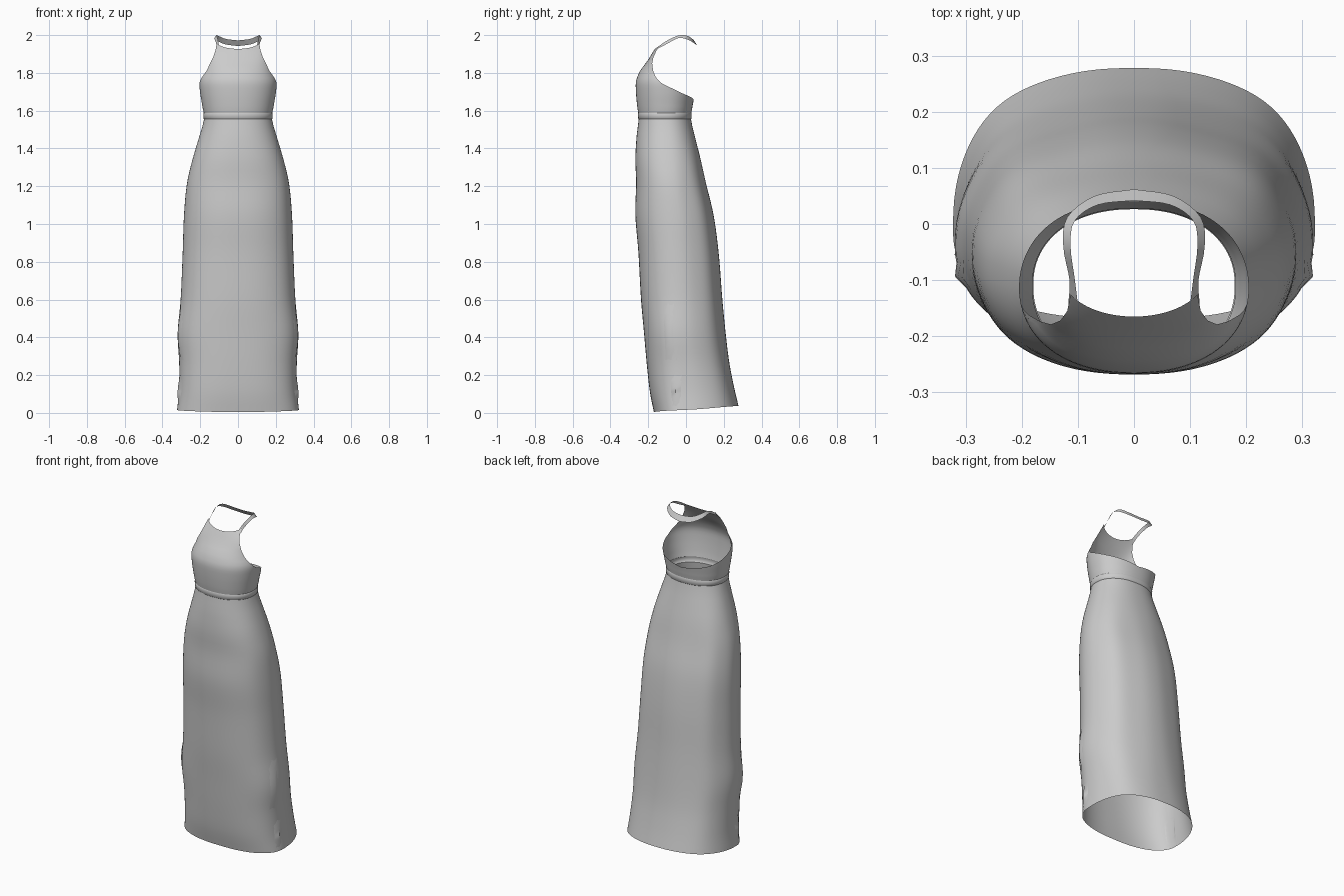
import bpy, bmesh, math
from mathutils import Vector

if "Cube" in bpy.data.objects:
    bpy.data.objects.remove(bpy.data.objects["Cube"])

N = 96            # columns around the body
BIB = 17          # columns each side of centre front that continue into the halter bib

# height, half width, front y, back y, y of widest point, roundness exponent
PROFILE = [
    (0.00, 0.322, -0.170, 0.277, -0.01, 2.5),
    (0.10, 0.312, -0.190, 0.255, -0.01, 2.5),
    (0.25, 0.310, -0.207, 0.228, -0.02, 2.4),
    (0.42, 0.318, -0.222, 0.208, -0.04, 2.3),
    (0.60, 0.302, -0.238, 0.190, -0.04, 2.3),
    (0.85, 0.291, -0.252, 0.170, -0.05, 2.3),
    (1.05, 0.284, -0.268, 0.143, -0.06, 2.3),
    (1.22, 0.268, -0.264, 0.103, -0.08, 2.3),
    (1.35, 0.238, -0.268, 0.075, -0.09, 2.3),
    (1.48, 0.200, -0.260, 0.043, -0.10, 2.2),
    (1.56, 0.179, -0.250, 0.026, -0.11, 2.2),
    (1.62, 0.188, -0.258, 0.034, -0.11, 2.2),
    (1.70, 0.201, -0.265, 0.048, -0.11, 2.2),
    (1.76, 0.204, -0.264, 0.050, -0.11, 2.2),
    (1.81, 0.184, -0.244, 0.050, -0.11, 2.2),
]
# angle from centre front, height of the armhole and back edge
TOP_EDGE = [(64, 1.81), (75, 1.77), (90, 1.735), (125, 1.69), (180, 1.655)]
# bib rows: centre y, centre z, edge x, edge y, edge z
BIB_ROWS = [
    (-0.222, 1.84, 0.148, -0.179, 1.85),
    (-0.200, 1.87, 0.131, -0.172, 1.885),
    (-0.182, 1.90, 0.119, -0.155, 1.92),
    (-0.165, 1.927, 0.113, -0.125, 1.955),
]


def sample(table, t):
    """Smooth interpolation of table rows by their first value."""
    t = min(max(t, table[0][0]), table[-1][0])
    k = next(i for i in range(len(table) - 1) if t <= table[i + 1][0])
    a, b = table[k], table[k + 1]
    p, q = table[max(k - 1, 0)], table[min(k + 2, len(table) - 1)]
    h = b[0] - a[0]
    s = (t - a[0]) / h
    out = []
    for j in range(1, len(a)):
        m0 = (b[j] - p[j]) / (b[0] - p[0]) * h
        m1 = (q[j] - a[j]) / (q[0] - a[0]) * h
        out.append((2*s**3 - 3*s*s + 1) * a[j] + (s**3 - 2*s*s + s) * m0
                   + (3*s*s - 2*s**3) * b[j] + (s**3 - s*s) * m1)
    return out


def body_point(phi, z, swell=0.0):
    """Point on the gown; phi = 0 at centre front."""
    hw, yf, yb, ym, n = sample(PROFILE, z)
    s, c = math.sin(phi), math.cos(phi)
    x = math.copysign(abs(s) ** (2 / n), s) * hw
    d = (ym - yf) if c > 0 else (yb - ym)
    y = ym - math.copysign(abs(c) ** (2 / n), c) * d
    # soft drape folds on the skirt, strongest toward the back and sides
    fade = max(0.0, min(1.0, (1.45 - z) / 0.3)) * min(1.0, 0.3 + z)
    fold = 1 + 0.012 * fade * math.cos(8 * phi) * (1 - c) / 2 + swell
    return Vector((x * fold, ym + (y - ym) * fold, z))


def finish(name, bm, mat):
    bmesh.ops.remove_doubles(bm, verts=bm.verts, dist=1e-5)
    bmesh.ops.recalc_face_normals(bm, faces=bm.faces)
    mesh = bpy.data.meshes.new(name)
    bm.to_mesh(mesh)
    bm.free()
    mesh.materials.append(mat)
    ob = bpy.data.objects.new(name, mesh)
    bpy.context.collection.objects.link(ob)
    for o in bpy.context.selected_objects:
        o.select_set(False)
    bpy.context.view_layer.objects.active = ob
    ob.select_set(True)
    bpy.ops.object.shade_smooth_by_angle(angle=math.radians(50))
    return ob


def loft(bm, rows, closed):
    """Skin rows of points with quads, normals outward."""
    grid = [[bm.verts.new(p) for p in r] for r in rows]
    for a, b in zip(grid, grid[1:]):
        count = len(a) if closed else len(a) - 1
        for i in range(count):
            j = (i + 1) % len(a)
            bm.faces.new((a[i], a[j], b[j], b[i]))


cloth = bpy.data.materials.new("grey cloth")
cloth.diffuse_color = (0.6, 0.6, 0.6, 1)
cloth.use_nodes = True
cloth.node_tree.nodes["Principled BSDF"].inputs["Base Color"].default_value = cloth.diffuse_color

angles = [2 * math.pi * i / N for i in range(N)]

# skirt: hem dips at the front and lifts slightly at the back
bm = bmesh.new()
rows = []
for k in range(41):
    z = 1.555 * k / 40
    lift = max(0.0, 1 - z / 0.4)
    row = []
    for a in angles:
        p = body_point(a, z)
        p.z += lift * (0.005 + 0.016 * (1 - math.cos(a)) - 0.005 * math.sin(a) ** 8)
        row.append(p)
    rows.append(row)
loft(bm, rows, True)
finish("skirt", bm, cloth)

# waistband: a slightly raised strip
bm = bmesh.new()
loft(bm, [[body_point(a, z, s) for a in angles]
          for z, s in ((1.555, 0), (1.558, 0.02), (1.583, 0.02), (1.588, 0))], True)
finish("waistband", bm, cloth)

# bodice: tube whose upper edge follows the armholes and low back
bm = bmesh.new()
rows = []
for k in range(13):
    row = []
    for a in angles:
        deg = math.degrees(min(a, 2 * math.pi - a))
        top = sample(TOP_EDGE, deg)[0]
        row.append(body_point(a, 1.588 + (top - 1.588) * k / 12))
    rows.append(row)
loft(bm, rows, True)

# bib: front of the bodice narrowing to the halter neckline
front = [angles[i % N] for i in range(-BIB, BIB + 1)]
limit = angles[BIB]
bib = [[rows[-1][i % N] for i in range(-BIB, BIB + 1)]]
for yc, zc, xe, ye, ze in BIB_ROWS:
    row = []
    for a in front:
        w = (1 - math.cos(a)) / (1 - math.cos(limit))
        row.append(Vector((xe * math.sin(a) / math.sin(limit),
                           yc + (ye - yc) * w, zc + (ze - zc) * w)))
    bib.append(row)
loft(bm, bib, False)
finish("bodice", bm, cloth)

# neck strap: ribbon from the bib corners round the back of the neck
# path parameter, inner x y z, outer x y z (right half)
STRAP = [
    (0.0, 0.101, -0.135, 1.948, 0.117, -0.142, 1.932),
    (0.2, 0.106, -0.095, 1.974, 0.115, -0.100, 1.954),
    (0.4, 0.113, -0.040, 1.998, 0.126, -0.040, 1.984),
    (0.6, 0.106, 0.005, 1.997, 0.119, 0.012, 1.975),
    (0.8, 0.065, 0.034, 1.980, 0.070, 0.050, 1.952),
    (1.0, 0.000, 0.042, 1.972, 0.000, 0.062, 1.942),
]
bm = bmesh.new()
half = [sample(STRAP, t / 20) for t in range(21)]
full = half + [[-v[0], v[1], v[2], -v[3], v[4], v[5]] for v in reversed(half[:-1])]
loft(bm, [[Vector(v[:3]) for v in full], [Vector(v[3:]) for v in full]], False)
finish("neck_strap", bm, cloth)

# side seam folds: thin pleats standing out near the hem and at knee height
bm = bmesh.new()
for side in (1, -1):
    for z0, z1, deg, out in ((0.03, 0.20, 80, 0.012), (0.28, 0.58, 76, 0.010)):
        cols = []
        for d, o in ((-9, -0.002), (0, out), (9, -0.002)):
            line = []
            for k in range(7):
                p = body_point(side * math.radians(deg + d), z0 + (z1 - z0) * k / 6)
                p.x += side * o * math.sin(math.pi * k / 6)
                line.append(p)
            cols.append(line)
        loft(bm, cols, False)
finish("side_folds", bm, cloth)
